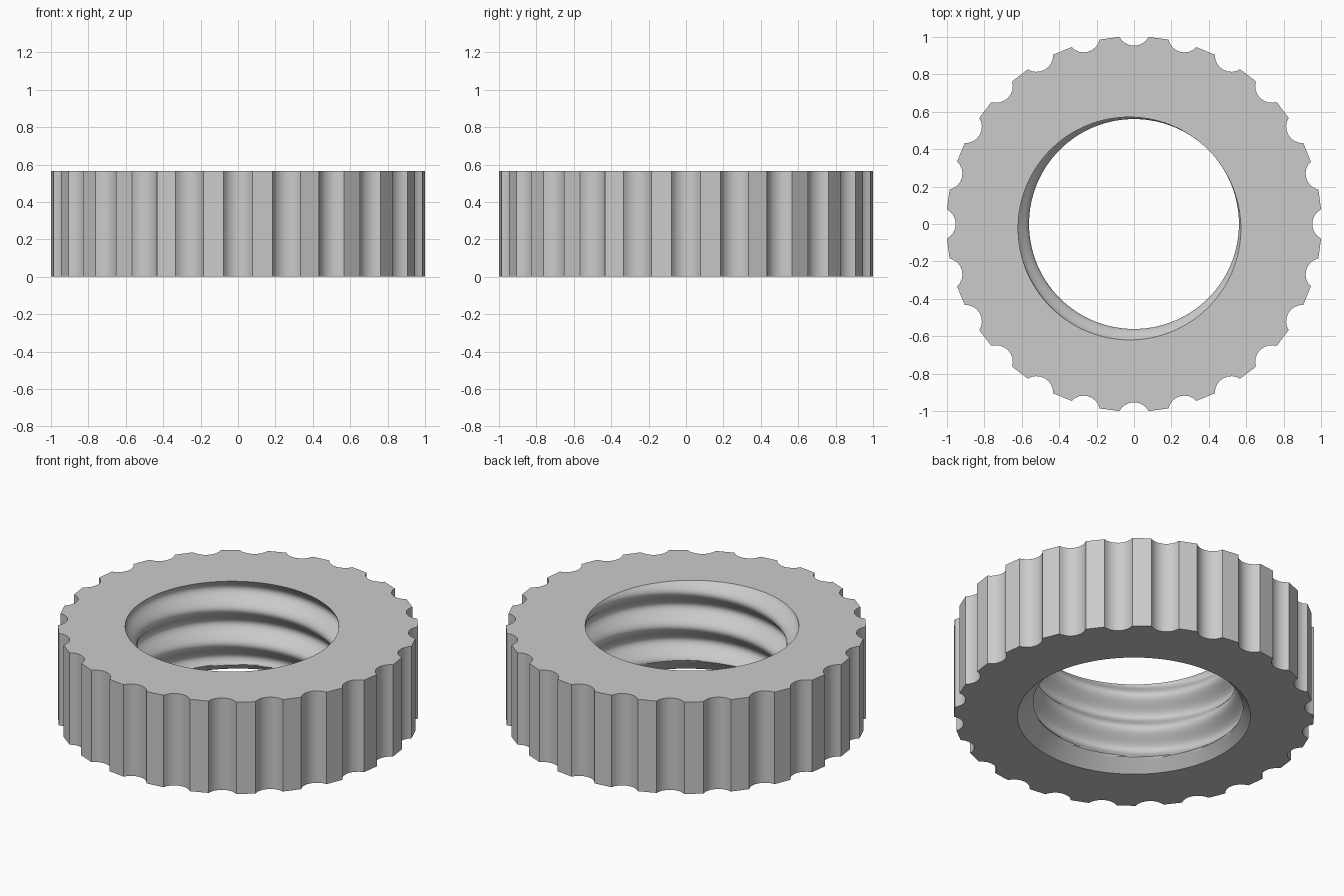
import bpy, bmesh
from math import sin, cos, radians, pi, tau, atan2

cube = bpy.data.objects.get("Cube")
if cube:
    bpy.data.objects.remove(cube, do_unlink=True)

HEIGHT = 0.565
NOTCHES = 24
RIM_R = 1.003          # radius of the tooth corners
HALF_W, FLOOR = 0.078, 0.953   # notch half width and floor distance
ARC_STEPS, FLAT_STEPS = 8, 2
PITCH, THREAD_R, THREAD_AMP = 0.2125, 0.595, 0.034
ROWS = 80


def grip_outline():
    """Outer outline: round notches joined by flat tooth tips."""
    sag = 1.0 - FLOOR
    arc_r = (HALF_W ** 2 + sag ** 2) / (2 * sag)
    centre = FLOOR + arc_r
    spread = atan2(HALF_W, centre - 1.0)
    unit = []
    for i in range(ARC_STEPS + 1):
        a = spread * (2 * i / ARC_STEPS - 1)
        unit.append((centre - arc_r * cos(a), arc_r * sin(a)))
    # flat tip towards the next notch
    step = tau / NOTCHES
    x0, y0 = unit[-1]
    nx, ny = unit[0]
    x1, y1 = nx * cos(step) - ny * sin(step), nx * sin(step) + ny * cos(step)
    for i in range(1, FLAT_STEPS):
        t = i / FLAT_STEPS
        unit.append((x0 + (x1 - x0) * t, y0 + (y1 - y0) * t))
    points = []
    for n in range(NOTCHES):
        c, s = cos(n * step), sin(n * step)
        points += [(x * c - y * s, x * s + y * c) for x, y in unit]
    return points


def bore_radius(angle, z):
    """Right-handed rounded thread, opened by a chamfer at the bottom."""
    phase = tau * (z - HEIGHT) / PITCH - (angle - pi / 4)
    return max(THREAD_R - THREAD_AMP * cos(phase), 0.65 - z)


# Nut body: one closed section per outline point, skinned all the way round
bm = bmesh.new()
outline = grip_outline()
count = len(outline)
first = radians(-360 / NOTCHES / 2)
columns = []
for k, (x, y) in enumerate(outline):
    angle = first + tau * k / count
    column = [bm.verts.new((x, y, 0)), bm.verts.new((x, y, HEIGHT))]
    for row in range(ROWS + 1):
        z = HEIGHT * (1 - row / ROWS)
        r = bore_radius(angle, z)
        column.append(bm.verts.new((r * cos(angle), r * sin(angle), z)))
    columns.append(column)
for k in range(count):
    a, b = columns[k], columns[(k + 1) % count]
    for j in range(len(a)):
        m = (j + 1) % len(a)
        bm.faces.new((a[j], b[j], b[m], a[m]))
bmesh.ops.recalc_face_normals(bm, faces=bm.faces)

mesh = bpy.data.meshes.new("threaded_grip_nut")
bm.to_mesh(mesh)
bm.free()
nut = bpy.data.objects.new("threaded_grip_nut", mesh)
bpy.context.collection.objects.link(nut)

# Plain grey material
grey = bpy.data.materials.new("light_grey")
grey.use_nodes = True
colour = (0.6, 0.6, 0.6, 1)
grey.diffuse_color = colour
grey.node_tree.nodes["Principled BSDF"].inputs["Base Color"].default_value = colour
mesh.materials.append(grey)

bpy.ops.object.select_all(action="DESELECT")
nut.select_set(True)
bpy.context.view_layer.objects.active = nut
bpy.ops.object.shade_smooth_by_angle(angle=radians(28))
